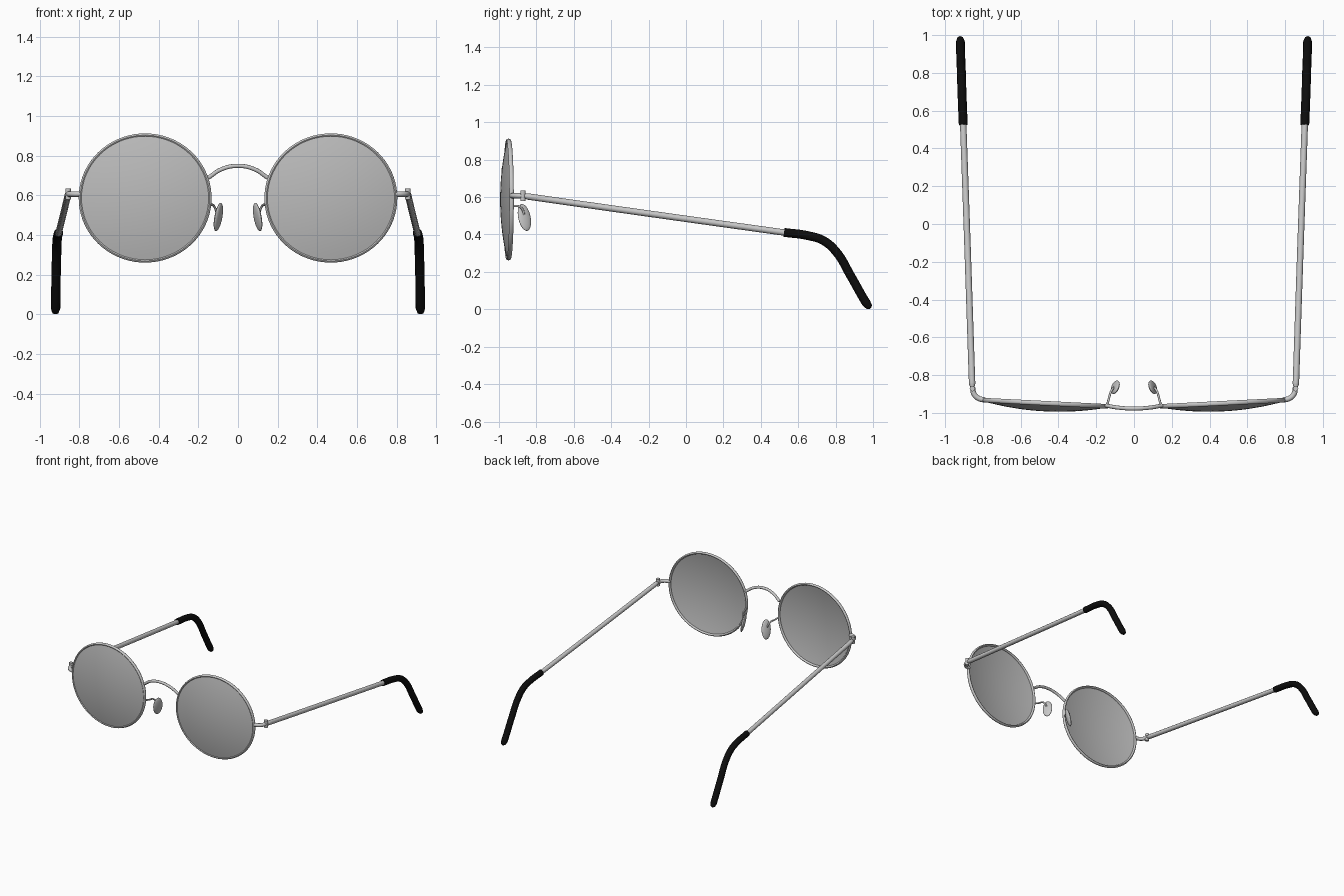
import bpy, bmesh
from math import sin, cos, pi, radians
from mathutils import Vector, Matrix

cube = bpy.data.objects.get("Cube")
if cube:
    bpy.data.objects.remove(cube)


def material(name, rgb, metallic=0.0):
    m = bpy.data.materials.new(name)
    m.use_nodes = True
    m.diffuse_color = (*rgb, 1)
    bsdf = next(n for n in m.node_tree.nodes if n.type == 'BSDF_PRINCIPLED')
    bsdf.inputs["Base Color"].default_value = (*rgb, 1)
    return m


METAL = material("silver metal", (0.58, 0.58, 0.58))
LENS = material("grey lens", (0.5, 0.5, 0.5))
PAD = material("pale nose pad", (0.58, 0.58, 0.58))
BLACK = material("black rubber", (0.004, 0.004, 0.004))


def finish(obj, mat, angle=40):
    obj.data.materials.clear()
    obj.data.materials.append(mat)
    bpy.ops.object.select_all(action='DESELECT')
    obj.select_set(True)
    bpy.context.view_layer.objects.active = obj
    bpy.ops.object.shade_smooth_by_angle(angle=radians(angle))
    return obj


def from_bmesh(name, bm, mat):
    bmesh.ops.recalc_face_normals(bm, faces=bm.faces[:])
    mesh = bpy.data.meshes.new(name)
    bm.to_mesh(mesh)
    bm.free()
    obj = bpy.data.objects.new(name, mesh)
    bpy.context.collection.objects.link(obj)
    return finish(obj, mat)


def tube(name, points, radius, mat, tapers=None):
    """Round wire through the points, with optional radius factors."""
    curve = bpy.data.curves.new(name, 'CURVE')
    curve.dimensions = '3D'
    curve.bevel_depth = radius
    curve.bevel_resolution = 4
    curve.use_fill_caps = True
    curve.resolution_u = 10
    spline = curve.splines.new('BEZIER')
    spline.bezier_points.add(len(points) - 1)
    for i, (bp, p) in enumerate(zip(spline.bezier_points, points)):
        bp.co = p
        bp.handle_left_type = bp.handle_right_type = 'AUTO'
        bp.radius = tapers[i] if tapers else 1
    temp = bpy.data.objects.new(name + "_path", curve)
    bpy.context.collection.objects.link(temp)
    bpy.context.view_layer.update()
    mesh = bpy.data.meshes.new_from_object(
        temp.evaluated_get(bpy.context.evaluated_depsgraph_get()))
    bpy.data.objects.remove(temp)
    obj = bpy.data.objects.new(name, mesh)
    bpy.context.collection.objects.link(obj)
    return finish(obj, mat)


def revolve(name, profile, closed, place, mat, segments=72):
    """Spin (radius, depth) pairs about the y axis, then place the result."""
    bm = bmesh.new()
    verts = [bm.verts.new((r, d, 0)) for r, d in profile]
    pairs = list(zip(verts, verts[1:] + verts[:1])) if closed else list(zip(verts, verts[1:]))
    edges = [bm.edges.new(p) for p in pairs]
    bmesh.ops.spin(bm, geom=verts + edges, cent=(0, 0, 0), axis=(0, 1, 0),
                   angle=2 * pi, steps=segments, use_merge=True)
    bmesh.ops.remove_doubles(bm, verts=bm.verts[:], dist=0.0001)
    bmesh.ops.transform(bm, matrix=place, verts=bm.verts[:])
    return from_bmesh(name, bm, mat)


def cap_profile(radius, depth, offset, steps=10):
    return [(radius * i / steps, offset - depth * (1 - (i / steps) ** 2))
            for i in range(steps + 1)]


for side, label in ((1, "left"), (-1, "right")):
    def at(*points):
        return [Vector((side * x, y, z)) for x, y, z in points]

    # Tilted lens and rim
    place = (Matrix.Translation((side * 0.468, -0.949, 0.587))
             @ Matrix.Rotation(side * 0.05, 4, 'Z')
             @ Matrix.Diagonal((1.03, 1, 1, 1)))
    front = cap_profile(0.317, 0.036, -0.007)
    back = cap_profile(0.317, 0.036, 0.001)
    revolve(label + "_lens", front + back[::-1], False, place, LENS)
    ring = [(0.317 + 0.0085 * cos(a), 0.012 * sin(a))
            for a in (2 * pi * i / 12 for i in range(12))]
    revolve(label + "_rim", ring, True, place, METAL)

    # End piece curving back to the hinge
    tube(label + "_end_piece",
         at((0.79, -0.932, 0.607), (0.825, -0.922, 0.607),
            (0.847, -0.9, 0.607), (0.855, -0.865, 0.607)), 0.014, METAL)
    bm = bmesh.new()
    bmesh.ops.create_cone(bm, cap_ends=True, segments=16, radius1=0.014,
                          radius2=0.014, depth=0.056,
                          matrix=Matrix.Translation((side * 0.856, -0.872, 0.608)))
    from_bmesh(label + "_hinge", bm, METAL)

    # Temple arm and its bent ear tip
    tube(label + "_temple",
         at((0.856, -0.868, 0.607), (0.857, -0.845, 0.603),
            (0.88, -0.16, 0.506), (0.905, 0.55, 0.407)),
         0.017, METAL, (0.6, 1, 1, 1))
    tube(label + "_ear_tip",
         at((0.904, 0.525, 0.411), (0.909, 0.65, 0.394), (0.912, 0.735, 0.367),
            (0.914, 0.805, 0.305), (0.917, 0.88, 0.18), (0.919, 0.965, 0.032),
            (0.92, 0.98, 0.012), (0.92, 0.985, 0.004)),
         0.0235, BLACK, (1, 1, 1, 1, 1, 1, 0.75, 0.2))

    # Nose pad on a bent wire
    tube(label + "_pad_wire",
         at((0.141, -0.955, 0.56), (0.132, -0.92, 0.553), (0.123, -0.89, 0.549),
            (0.113, -0.872, 0.53), (0.104, -0.866, 0.5)), 0.006, METAL)
    up = Vector((-0.16 * side, -0.2, 1)).normalized()
    across = Vector((-0.45 * side, 0.89, 0))
    across = (across - up * across.dot(up)).normalized()
    normal = across.cross(up)
    basis = Matrix((across * 0.037, normal * 0.013, up * 0.074)).transposed().to_4x4()
    bm = bmesh.new()
    bmesh.ops.create_uvsphere(bm, u_segments=24, v_segments=14, radius=1,
                              matrix=Matrix.Translation((side * 0.099, -0.864, 0.491)) @ basis)
    from_bmesh(label + "_nose_pad", bm, PAD)

# Arched bridge
tube("bridge", [(s * x, y, z) for s, x, y, z in (
    (-1, 0.148, -0.961, 0.69), (-1, 0.085, -0.972, 0.731), (1, 0, -0.977, 0.749),
    (1, 0.085, -0.972, 0.731), (1, 0.148, -0.961, 0.69))], 0.0105, METAL)
